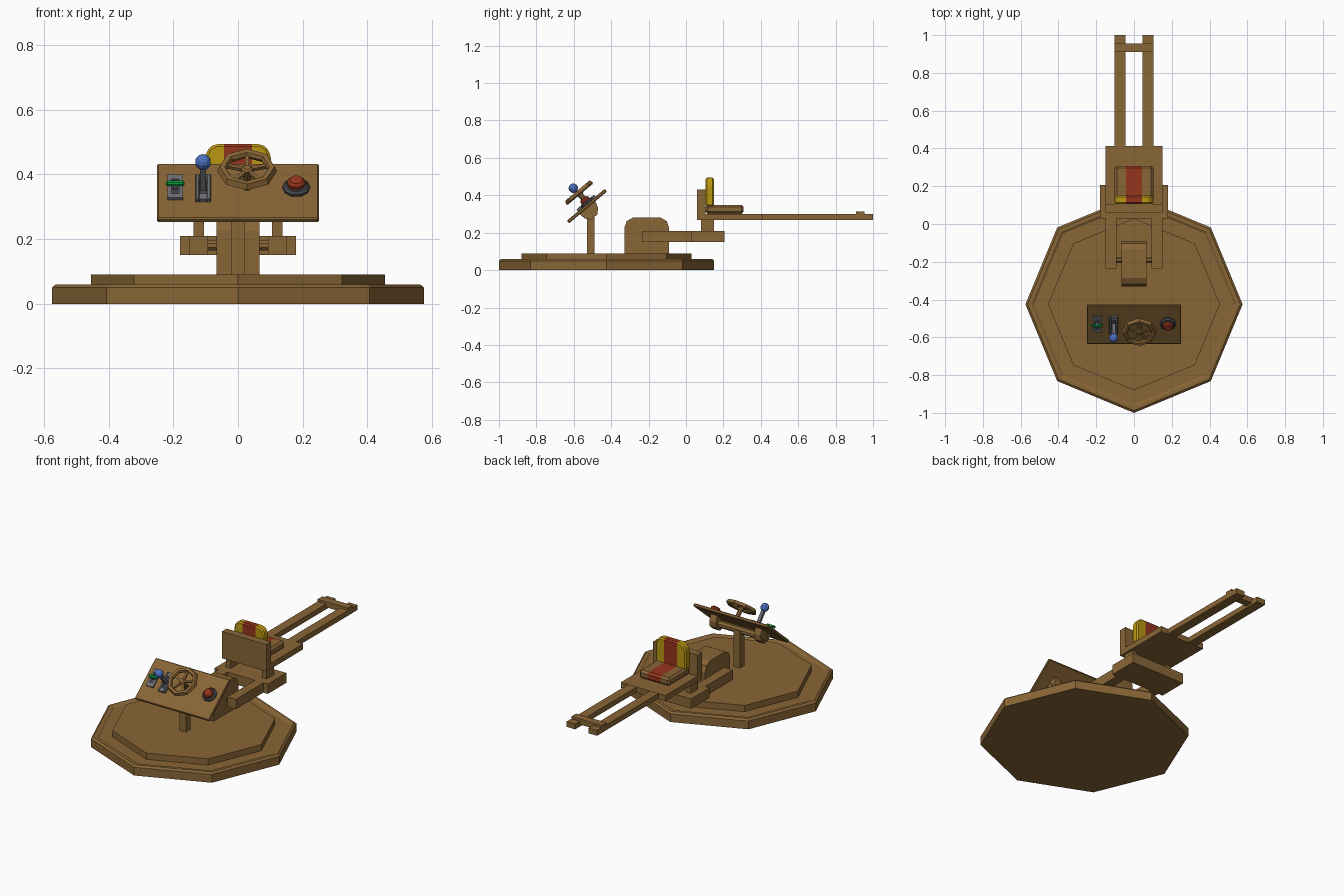
import bpy, bmesh, math
from mathutils import Matrix, Vector

if "Cube" in bpy.data.objects:
    bpy.data.objects.remove(bpy.data.objects["Cube"])


def mat(name, r, g, b):
    m = bpy.data.materials.new(name)
    m.diffuse_color = (r, g, b, 1)
    m.use_nodes = True
    m.node_tree.nodes["Principled BSDF"].inputs["Base Color"].default_value = m.diffuse_color
    return m


WOOD = mat("brown wood", 0.25, 0.132, 0.037)
YELLOW = mat("yellow leather", 0.50, 0.31, 0.006)
RED = mat("red", 0.30, 0.036, 0.012)
BLUE = mat("blue", 0.075, 0.17, 0.56)
GREEN = mat("green", 0.003, 0.32, 0.04)
GREY = mat("grey metal", 0.16, 0.16, 0.175)
DARK = mat("dark grey metal", 0.06, 0.063, 0.075)

I = Matrix.Identity(4)
# tilted console frame: local y runs up the panel, local z points out of it
CONSOLE = Matrix.Translation((0, -0.53, 0.342)) @ Matrix.Rotation(math.radians(40), 4, 'X')


def finish(name, bm, mats, frame=I):
    bmesh.ops.recalc_face_normals(bm, faces=bm.faces)
    bm.transform(frame)
    me = bpy.data.meshes.new(name)
    bm.to_mesh(me)
    bm.free()
    ob = bpy.data.objects.new(name, me)
    for m in mats:
        me.materials.append(m)
    bpy.context.collection.objects.link(ob)
    return ob


def bevel(bm, w):
    if w:
        bmesh.ops.bevel(bm, geom=bm.edges[:], offset=w, segments=1, affect='EDGES')


def box(name, x, y, z, m=WOOD, bev=0.0, frame=I):
    bm = bmesh.new()
    bmesh.ops.create_cube(bm, size=1)
    for v in bm.verts:
        for i, (a, b) in enumerate((x, y, z)):
            v.co[i] = a if v.co[i] < 0 else b
    bevel(bm, bev)
    return finish(name, bm, [m], frame)


def prism(name, pts, depth, axis, m=WOOD, bev=0.0, frame=I):
    """Extrude a 2D outline between two depths along x or y."""
    a, b = depth
    put = (lambda p, d: (d, p[0], p[1])) if axis == 'x' else (lambda p, d: (p[0], d, p[1]))
    bm = bmesh.new()
    f = bm.faces.new([bm.verts.new(put(p, a)) for p in pts])
    r = bmesh.ops.extrude_face_region(bm, geom=[f])
    move = Vector(put((0, 0), b - a))
    bmesh.ops.translate(bm, vec=move, verts=[g for g in r["geom"] if isinstance(g, bmesh.types.BMVert)])
    bevel(bm, bev)
    return finish(name, bm, [m], frame)


def lathe(name, prof, n, m=WOOD, frame=I, closed=False):
    """Spin a (radius, height) outline around z with n flat sides."""
    bm = bmesh.new()
    rings = [[bm.verts.new((r * math.cos(2 * math.pi * k / n), r * math.sin(2 * math.pi * k / n), h))
              for k in range(n)] for r, h in prof]
    pairs = list(zip(rings, rings[1:]))
    if closed:
        pairs.append((rings[-1], rings[0]))
    else:
        bm.faces.new(rings[0])
        bm.faces.new(rings[-1])
    for p, q in pairs:
        for k in range(n):
            j = (k + 1) % n
            bm.faces.new((p[k], p[j], q[j], q[k]))
    return finish(name, bm, [m], frame)


def stripe(ob, half, m):
    """Cut a centre stripe into a part and colour it."""
    ob.data.materials.append(m)
    bm = bmesh.new()
    bm.from_mesh(ob.data)
    for x in (-half, half):
        bmesh.ops.bisect_plane(bm, geom=bm.verts[:] + bm.edges[:] + bm.faces[:],
                               plane_co=(x, 0, 0), plane_no=(1, 0, 0))
    for f in bm.faces:
        f.material_index = 1 if abs(f.calc_center_median().x) < half - 1e-4 else 0
    bm.to_mesh(ob.data)
    bm.free()


# octagonal base with raised rim and inner platform
BASE = Matrix.Translation((0, -0.425, 0))
lathe("base", [(0.575, 0), (0.575, 0.05), (0.563, 0.06), (0.543, 0.06), (0.53, 0.052)], 8, frame=BASE)
lathe("platform", [(0.455, 0.045), (0.455, 0.09)], 8, frame=BASE)

# pillar with axle
prism("pillar", [(-0.33, 0.07), (-0.33, 0.225), (-0.317, 0.262), (-0.285, 0.28), (-0.135, 0.28),
                 (-0.103, 0.262), (-0.09, 0.225), (-0.09, 0.07)], (-0.066, 0.066), 'x')
AXLE = Matrix.Translation((0, -0.19, 0.18)) @ Matrix.Rotation(math.pi / 2, 4, 'Y') @ Matrix.Rotation(math.pi / 8, 4, 'Z')
lathe("axle", [(0.017, -0.1), (0.017, 0.1)], 8, frame=AXLE)

# carrier under the seat
box("carrier_block", (-0.18, 0.18), (0.03, 0.207), (0.15, 0.21))
for s, side in ((-1, "left"), (1, "right")):
    def mx(a, b):
        return tuple(sorted((s * a, s * b)))
    box(side + "_arm", mx(0.093, 0.15), (-0.235, 0.035), (0.15, 0.21))
    box(side + "_seat_post", mx(0.105, 0.137), (0.08, 0.15), (0.205, 0.275))
    box(side + "_rail", mx(0.045, 0.102), (0.40, 1.0), (0.268, 0.30))

# seat deck, rail crossbar and back board
box("seat_deck", (-0.15, 0.15), (0.06, 0.412), (0.267, 0.301))
box("rail_crossbar", (-0.102, 0.102), (0.91, 0.955), (0.28, 0.314))
box("back_board", (-0.15, 0.15), (0.06, 0.105), (0.29, 0.43))

# striped cushions
seat = box("seat_cushion", (-0.102, 0.102), (0.105, 0.308), (0.30, 0.349), bev=0.012)
stripe(seat, 0.043, RED)
back = prism("backrest_cushion", [(-0.102, 0.34), (0.102, 0.34), (0.102, 0.455), (0.09, 0.482), (0.068, 0.494),
                                  (-0.068, 0.494), (-0.09, 0.482), (-0.102, 0.455)],
             (0.105, 0.15), 'y', YELLOW, bev=0.008)
stripe(back, 0.043, RED)

# console post, hinge and tilted panel
box("console_post", (-0.022, 0.022), (-0.53, -0.488), (0.08, 0.315))
HINGE = Matrix.Translation((0, -0.509, 0.31)) @ Matrix.Rotation(math.pi / 2, 4, 'Y') @ Matrix.Rotation(math.pi / 8, 4, 'Z')
lathe("console_hinge", [(0.021, -0.18), (0.021, 0.18)], 8, frame=HINGE)
for s, side in ((-1, "left"), (1, "right")):
    prism(side + "_hinge_bracket", [(-0.06, 0), (-0.05, -0.045), (-0.03, -0.07), (0.015, -0.07),
                                    (0.04, -0.045), (0.055, 0)],
          (s * 0.15 - 0.022, s * 0.15 + 0.022), 'x', frame=CONSOLE)
box("console_panel", (-0.25, 0.25), (-0.132, 0.132), (-0.009, 0.009), bev=0.004, frame=CONSOLE)


def at(x, v, n=0.0):
    return CONSOLE @ Matrix.Translation((x, v, n))


# green slider in a grey frame
SL = at(-0.194, 0.012)
for s, side in ((-1, "left"), (1, "right")):
    box("slider_" + side + "_rim", tuple(sorted((s * 0.012, s * 0.024))), (-0.055, 0.055), (0.005, 0.018), GREY, frame=SL)
    box("slider_end_" + side, (-0.0125, 0.0125), tuple(sorted((s * 0.035, s * 0.055))), (0.005, 0.018), GREY, frame=SL)
box("slider_slot", (-0.013, 0.013), (-0.04, 0.04), (0.005, 0.012), DARK, frame=SL)
box("slider_stem", (-0.007, 0.007), (-0.01, 0.01), (0.008, 0.028), GREY, frame=SL)
box("slider_handle", (-0.028, 0.028), (-0.009, 0.009), (0.022, 0.036), GREEN, bev=0.004, frame=SL)

# lever with blue knob
LV = at(-0.108, 0.006)
for s, side in ((-1, "left"), (1, "right")):
    box("lever_" + side + "_cheek", tuple(sorted((s * 0.011, s * 0.024))), (-0.06, 0.062), (0.005, 0.022), GREY, bev=0.003, frame=LV)
    box("lever_end_" + side, (-0.0115, 0.0115), tuple(sorted((s * 0.035, s * 0.06))), (0.005, 0.022), GREY, frame=LV)
box("lever_slot", (-0.0115, 0.0115), (-0.04, 0.04), (0.005, 0.012), DARK, frame=LV)
box("lever_stem", (-0.009, 0.009), (-0.009, 0.009), (0.008, 0.105), GREY, frame=LV)
bm = bmesh.new()
bmesh.ops.create_uvsphere(bm, u_segments=10, v_segments=7, radius=0.025)
finish("lever_knob", bm, [BLUE], LV @ Matrix.Translation((0, 0, 0.12)))

# steering wheel
WH = at(0.028, 0.014, 0.084)
lathe("wheel_rim", [(0.093, -0.006), (0.084, -0.013), (0.067, -0.01), (0.063, 0.0), (0.069, 0.011), (0.085, 0.012)],
      8, frame=WH, closed=True)
lathe("wheel_hub", [(0.018, -0.018), (0.018, 0.003), (0.011, 0.009)], 8, frame=WH)
lathe("wheel_shaft", [(0.013, -0.08), (0.013, -0.01)], 8, frame=WH)
for k in range(5):
    R = Matrix.Rotation(math.radians(90 + 72 * k), 4, 'Z')
    box("wheel_spoke_%d" % (k + 1), (0.01, 0.07), (-0.006, 0.006), (-0.008, 0.003), frame=WH @ R)

# red push button
BT = at(0.18, 0.012)
lathe("button_collar", [(0.042, 0.005), (0.042, 0.017), (0.034, 0.024)], 10, DARK, BT)
lathe("button", [(0.028, 0.02), (0.028, 0.036), (0.02, 0.044)], 10, RED, BT)
